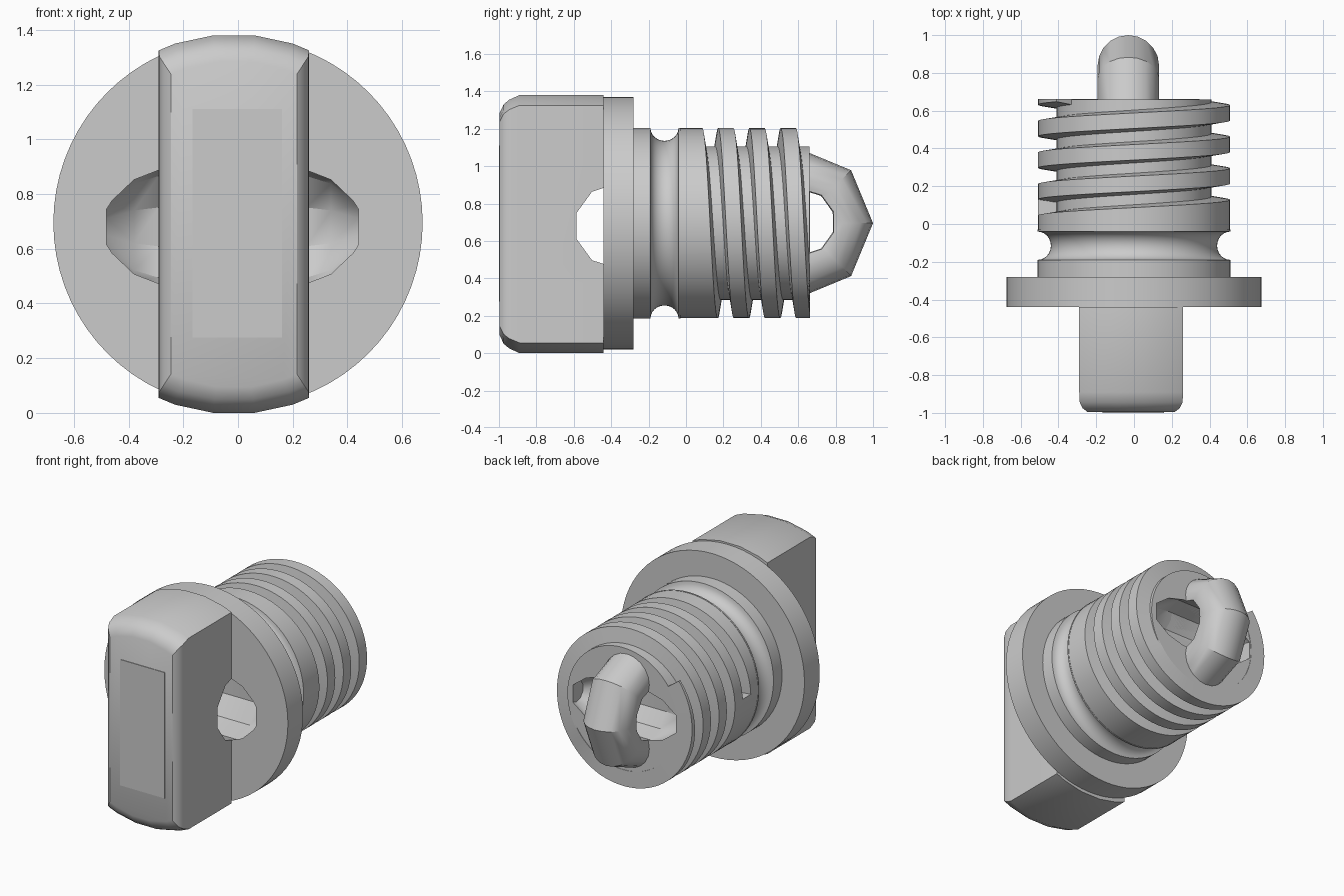
import bpy, bmesh
from math import sin, cos, pi, radians

if "Cube" in bpy.data.objects:
    bpy.data.objects.remove(bpy.data.objects["Cube"])

AXIS_Z = 0.695      # height of the plug's axis
PITCH = 0.167       # thread pitch

grey = bpy.data.materials.new("plain_grey")
grey.use_nodes = True
grey.diffuse_color = (0.6, 0.6, 0.6, 1)
grey.node_tree.nodes["Principled BSDF"].inputs["Base Color"].default_value = (0.6, 0.6, 0.6, 1)


def skin(name, rings):
    """Closed solid from a row of equal-length rings of points."""
    bm = bmesh.new()
    loops = [[bm.verts.new(p) for p in ring] for ring in rings]
    n = len(loops[0])
    for a, b in zip(loops, loops[1:]):
        for i in range(n):
            j = (i + 1) % n
            bm.faces.new((a[i], a[j], b[j], b[i]))
    bm.faces.new(loops[0])
    bm.faces.new(loops[-1])
    bmesh.ops.recalc_face_normals(bm, faces=bm.faces)
    mesh = bpy.data.meshes.new(name)
    bm.to_mesh(mesh)
    bm.free()
    ob = bpy.data.objects.new(name, mesh)
    bpy.context.collection.objects.link(ob)
    mesh.materials.append(grey)
    return ob


def lathe(name, profile, segs=72):
    """Solid of revolution about the plug axis, profile of (y, radius)."""
    turn = [2 * pi * i / segs for i in range(segs)]
    return skin(name, [[(r * cos(t), y, AXIS_Z + r * sin(t)) for t in turn] for y, r in profile])


def pocket_cutter(name, x, y, profile):
    """Ten-sided barrel lying along x, profile of (half length, radius)."""
    full = [(-a, r) for a, r in profile] + [(a, r) for a, r in reversed(profile)]
    turn = [pi / 10 + 2 * pi * i / 10 for i in range(10)]
    ob = skin(name, [[(x + a, y + r * cos(t), AXIS_Z - 0.02 * (y < 0) + r * sin(t) + 0.005) for t in turn]
                     for a, r in full])
    ob.hide_render = True
    return ob


def activate(ob):
    bpy.ops.object.select_all(action="DESELECT")
    ob.select_set(True)
    bpy.context.view_layer.objects.active = ob


def cut(ob, cutter):
    activate(ob)
    mod = ob.modifiers.new("cut", "BOOLEAN")
    mod.operation, mod.solver, mod.object = "DIFFERENCE", "EXACT", cutter
    bpy.ops.object.modifier_apply(modifier=mod.name)


# Flange, collar, rounded groove and thread core in one turned body
groove = [(-0.115 - 0.075 * cos(pi * i / 12), 0.51 - 0.07 * sin(pi * i / 12)) for i in range(13)]
body = lathe("plug_body", [(-0.44, 0.675), (-0.28, 0.675), (-0.28, 0.51)] + groove
             + [(-0.03, 0.51), (-0.03, 0.41), (0.66, 0.41)])


# Thread: the first turn is filled back to the shoulder, the rest is a free ridge
def thread(name, first, last, filled):
    rings = []
    steps = int((last - first) * 72)
    for i in range(steps + 1):
        turns = first + (last - first) * i / steps
        t = pi - 2 * pi * turns
        y = 0.004 + PITCH * turns
        low_base, low_tip = (-0.037, -0.037) if filled else (y - 0.058, y - 0.041)
        section = [(low_base, 0.4), (low_tip, 0.508), (y + 0.041, 0.508), (y + 0.058, 0.4)]
        rings.append([(r * cos(t), min(a, 0.66 + 0.001 * k), AXIS_Z + r * sin(t))
                      for k, (a, r) in enumerate(section)])
    return skin(name, rings)


thread_start = thread("thread_shoulder", 0, 1, True)
thread_ridge = thread("thread_ridge", 0.99, 4.1, False)

# Grip: bar with gently arched ends and a softened front
half = [(0.275, 0.635), (0.215, 0.66), (0.075, 0.69)]
outline = half + [(-x, z) for x, z in reversed(half)]
outline += [(-x, -z) for x, z in outline]
rings = []
for y, dx, dz in ((-0.44, 0, 0), (-0.89, 0, 0), (-0.945, 0.003, 0.025), (-0.975, 0.018, 0.05), (-0.996, 0.045, 0.095)):
    rings.append([(-0.015 + x * (1 - dx / 0.275), y, 0.69 + z * (1 - dz / 0.69)) for x, z in outline])
grip = skin("grip", rings)

# Thin panel on the grip front
bpy.ops.mesh.primitive_cube_add(size=1, location=(-0.003, -0.997, 0.693))
panel = bpy.context.object
panel.name = "grip_panel"
panel.scale = (0.326, 0.006, 0.836)
panel.data.materials.append(grey)

# Eight-sided tether loop on the rear face
bpy.ops.mesh.primitive_torus_add(major_segments=8, minor_segments=20, major_radius=0.237,
                                 minor_radius=0.163, location=(-0.03, 0.6, AXIS_Z),
                                 rotation=(0, pi / 2, 0))
loop = bpy.context.object
loop.name = "tether_loop"
loop.data.materials.append(grey)

# Finger hole through the grip and hollow behind the loop
front_cutter = pocket_cutter("front_cutter", -0.02, -0.37, [(0.46, 0.1), (0.36, 0.195), (0.27, 0.23)])
rear_cutter = pocket_cutter("rear_cutter", -0.01, 0.62, [(0.38, 0.07), (0.28, 0.145), (0.16, 0.178)])
cut(body, front_cutter)
cut(body, rear_cutter)
cut(grip, front_cutter)
cut(loop, rear_cutter)
for cutter in (front_cutter, rear_cutter):
    bpy.data.objects.remove(cutter)

for ob in (body, thread_start, thread_ridge, grip, loop):
    activate(ob)
    bpy.ops.object.shade_smooth_by_angle(angle=radians(30))
